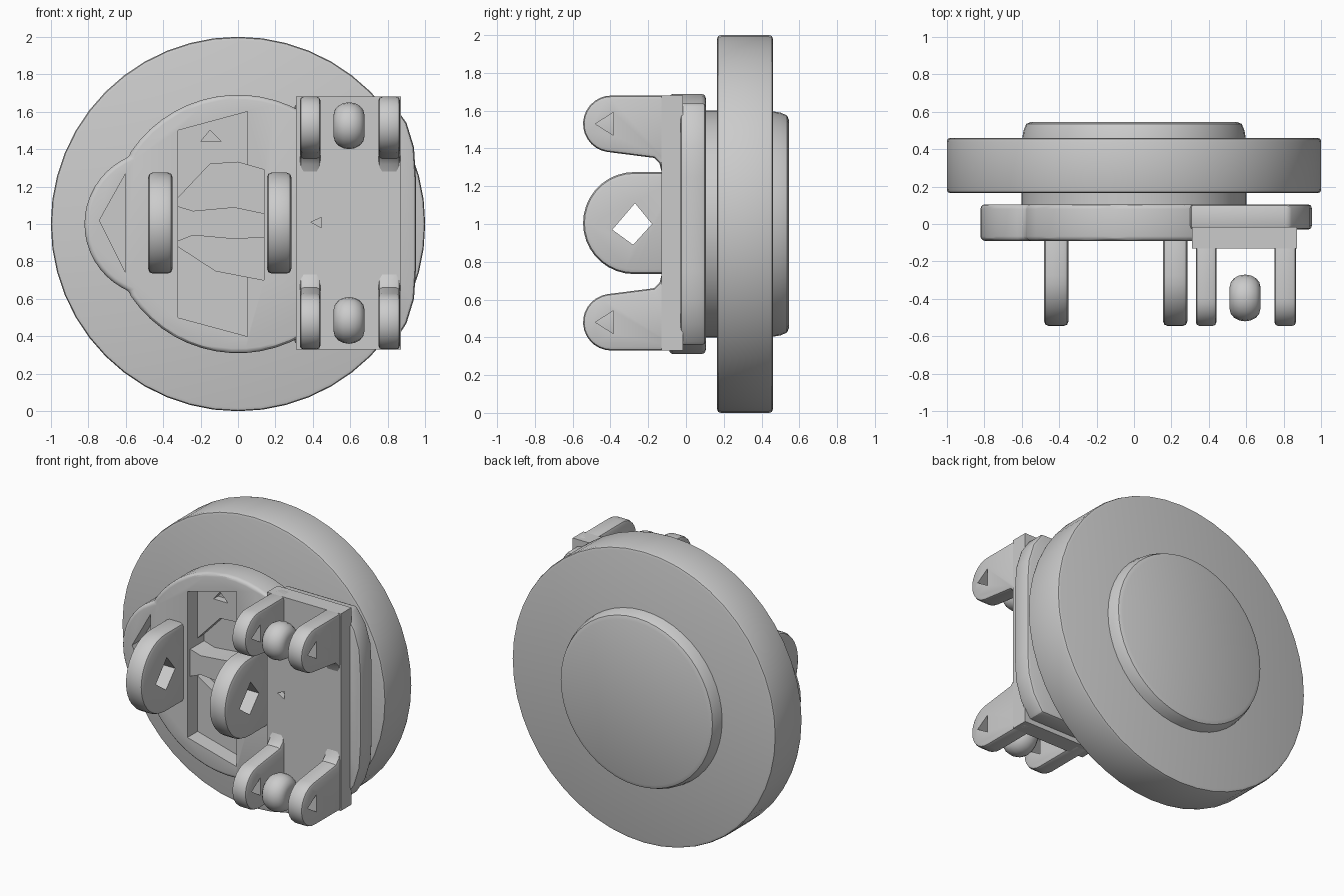
import bpy, bmesh
from math import sin, cos, radians, pi
from mathutils import Vector

if "Cube" in bpy.data.objects:
    bpy.data.objects.remove(bpy.data.objects["Cube"])

MID = 1.0  # height of the disc axis


def arc(cu, cv, r, a0, a1, n):
    angles = [radians(a0 + (a1 - a0) * i / n) for i in range(n + 1)]
    return [(cu + r * cos(a), cv + r * sin(a)) for a in angles]


def activate(ob):
    bpy.ops.object.select_all(action='DESELECT')
    ob.select_set(True)
    bpy.context.view_layer.objects.active = ob


def make(name, bm):
    bmesh.ops.recalc_face_normals(bm, faces=bm.faces)
    me = bpy.data.meshes.new(name)
    bm.to_mesh(me)
    bm.free()
    ob = bpy.data.objects.new(name, me)
    bpy.context.collection.objects.link(ob)
    return ob


def prism(name, outline, axis, lo, hi):
    """Extrude an (x, z) outline along y, or a (y, z) outline along x."""
    bm = bmesh.new()
    place = (lambda u, v: (u, lo, v)) if axis == 'y' else (lambda u, v: (lo, u, v))
    face = bm.faces.new([bm.verts.new(place(u, v)) for u, v in outline])
    ext = bmesh.ops.extrude_face_region(bm, geom=[face])
    step = Vector((0, hi - lo, 0)) if axis == 'y' else Vector((hi - lo, 0, 0))
    bmesh.ops.translate(bm, vec=step, verts=[e for e in ext["geom"] if isinstance(e, bmesh.types.BMVert)])
    return make(name, bm)


def lathe(name, profile, sides, axis, centre):
    """Closed (radius, offset) profile turned around the x or y axis."""
    bm = bmesh.new()
    rings = []
    for r, t in profile:
        ring = []
        for i in range(sides):
            a = 2 * pi * i / sides
            p = (r * cos(a), t, r * sin(a)) if axis == 'y' else (t, r * cos(a), r * sin(a))
            ring.append(bm.verts.new(Vector(p) + Vector(centre)))
        rings.append(ring)
    for a, b in zip(rings, rings[1:]):
        for i in range(sides):
            j = (i + 1) % sides
            bm.faces.new((a[i], a[j], b[j], b[i]))
    bm.faces.new(rings[0])
    bm.faces.new(rings[-1])
    return make(name, bm)


def cut(ob, outline, axis, lo, hi):
    cutter = prism("cutter", outline, axis, lo, hi)
    cutter.hide_render = True
    mod = ob.modifiers.new("Cut", 'BOOLEAN')
    mod.operation, mod.solver, mod.object = 'DIFFERENCE', 'EXACT', cutter
    activate(ob)
    bpy.ops.object.modifier_apply(modifier=mod.name)
    bpy.data.objects.remove(cutter)


def bevel(ob, width, segments=2):
    mod = ob.modifiers.new("Bevel", 'BEVEL')
    mod.width, mod.segments, mod.angle_limit = width, segments, radians(50)
    activate(ob)
    bpy.ops.object.modifier_apply(modifier=mod.name)


def smooth(ob):
    activate(ob)
    bpy.ops.object.shade_smooth_by_angle(angle=radians(30))


# Large rear disc, its raised back boss and the neck behind the plate
for name, profile in (
    ("main_disc", [(.98, .165), (.995, .17), (1, .185), (1, .44), (.995, .455), (.98, .46)]),
    ("back_boss", [(.6, .44), (.59, .5), (.575, .535), (.55, .545)]),
    ("neck", [(.6, .09), (.6, .18)]),
):
    smooth(lathe(name, profile, 48, 'y', (0, 0, MID)))

# Front plate: disc with a side lobe, and recessed pockets
outline = arc(0, MID, .69, -146, 146, 44) + arc(-.43, MID, .39, 112, 248, 18)
plate = prism("front_plate", outline, 'y', -.09, .105)
bevel(plate, .035, 3)
pocket = [(-.32, 1.5), (.05, 1.6), (.05, .4), (-.32, .5)]
well = [(-.32, 1.14), (-.15, 1.32), (0, 1.33), (.14, 1.29),
        (.14, .7), (-.12, .75), (-.32, .88)]
cut(plate, pocket, 'y', -.2, .02)
cut(plate, well, 'y', -.2, .09)
cut(plate, [(-.74, 1.02), (-.6, 1.27), (-.6, .74)], 'y', -.2, .02)
cut(plate, [(-.2, 1.44), (-.15, 1.5), (-.09, 1.44)], 'y', -.2, .07)
smooth(plate)

# Bridge bar across the well, flared toward both ends
bar = [(-.34, 1.1), (-.24, 1.07), (-.02, 1.09), (.17, 1.05),
       (.17, .93), (-.02, .92), (-.24, .94), (-.34, .9)]
bridge = prism("bridge_bar", bar, 'y', -.06, .1)
smooth(bridge)

# Central pair of hinge lugs with diamond holes
lug = arc(-.275, 1.005, .27, 90, 270, 18) + [(-.02, .735), (-.02, 1.275)]
diamond = [(-.39, .97), (-.27, 1.11), (-.18, 1.0), (-.28, .89)]
for side, lo, hi in (("right", -.48, -.35), ("left", .155, .285)):
    ob = prism("central_lug_" + side, lug, 'x', lo, hi)
    bevel(ob, .025)
    cut(ob, diamond, 'x', lo - .1, hi + .1)
    smooth(ob)

# Side bracket flange and base
flange = prism("bracket_flange", [(.3, .36), (.83, .36), (.9, .47), (.94, .6), (.95, .75),
               (.95, 1.25), (.94, 1.41), (.9, 1.54), (.83, 1.64), (.3, 1.64)], 'y', -.03, .105)
bevel(flange, .02)
smooth(flange)
base = prism("bracket_base", [(.31, .33), (.87, .33), (.87, 1.68), (.31, 1.68)], 'y', -.13, -.015)
cut(base, [(.39, 1.01), (.445, 1.035), (.445, .98)], 'y', -.2, -.07)
smooth(base)

# Four bracket lugs with triangular holes, and two rollers between them
for level, s in (("upper", 1), ("lower", -1)):
    def flip(points):
        return [(y, 1.005 + s * (z - 1.005)) for y, z in points]
    arm = flip(arc(-.395, 1.53, .15, 90, 262, 14)
               + [(-.17, 1.35), (-.14, 1.32), (-.125, 1.26), (-.03, 1.26), (-.03, 1.68)])
    hole = flip([(-.48, 1.53), (-.385, 1.59), (-.385, 1.47)])
    for side, lo, hi in (("inner", .33, .44), ("outer", .75, .865)):
        ob = prism(f"bracket_lug_{level}_{side}", arm, 'x', lo, hi)
        bevel(ob, .02)
        cut(ob, hole, 'x', lo - .1, hi + .1)
        smooth(ob)
    barrel = [(.06 + .065 * sin(a), -.082 * cos(a))
              for a in (pi * i / 8 for i in range(9))]
    smooth(lathe("roller_" + level, barrel, 20, 'x', (.593, -.395, 1.005 + s * .52)))
